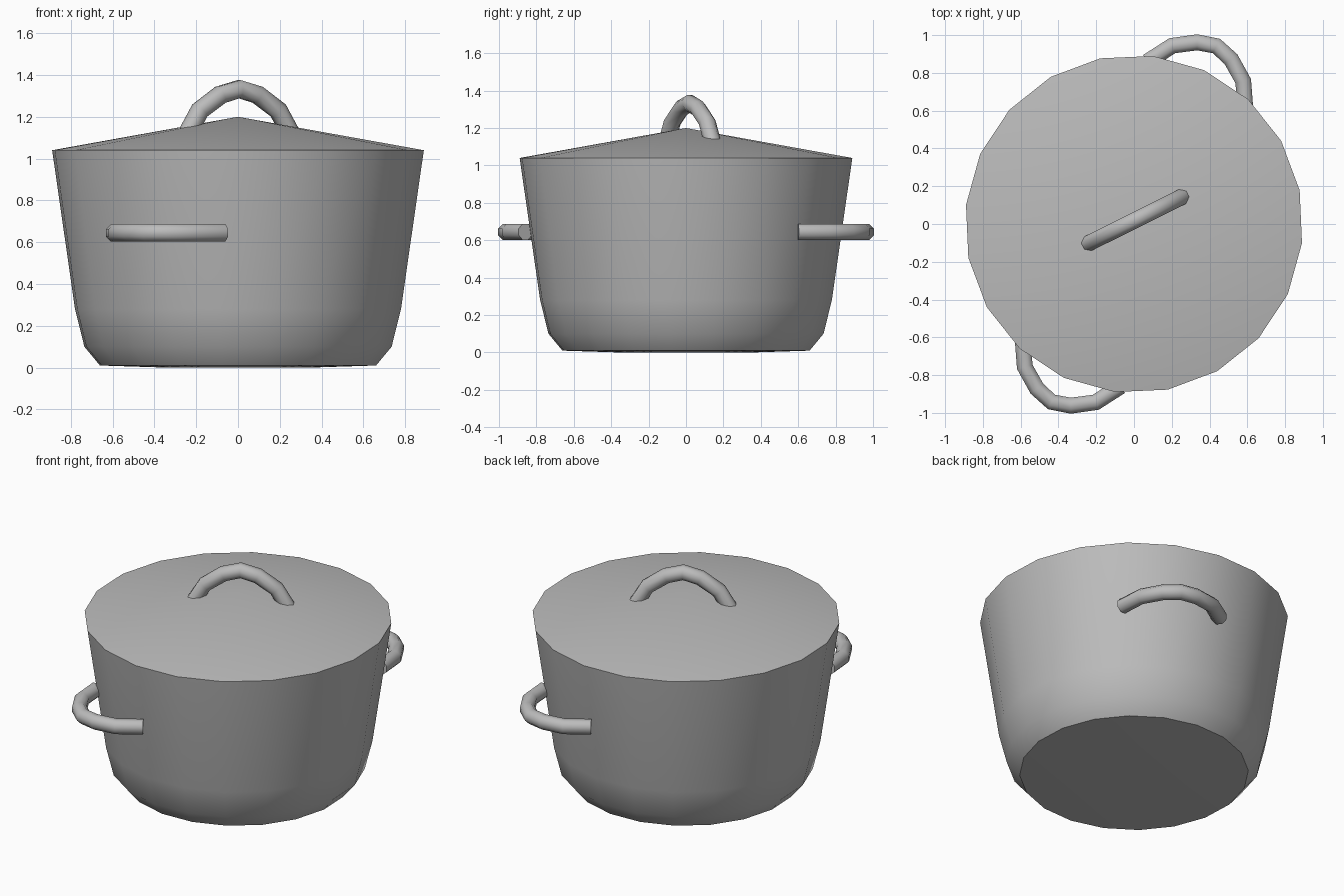
import bpy
import bmesh
from math import radians
from mathutils import Matrix, Vector

SIDES = 20
START = radians(-6.5)

if "Cube" in bpy.data.objects:
    bpy.data.objects.remove(bpy.data.objects["Cube"], do_unlink=True)

# One plain metal colour
metal = bpy.data.materials.new("grey_metal")
colour = (0.5, 0.5, 0.5, 1)
metal.use_nodes = True
metal.diffuse_color = colour
for node in metal.node_tree.nodes:
    if node.type == "BSDF_PRINCIPLED":
        node.inputs["Base Color"].default_value = colour


def finish(name, bm, angle):
    mesh = bpy.data.meshes.new(name)
    bmesh.ops.recalc_face_normals(bm, faces=bm.faces[:])
    bm.to_mesh(mesh)
    bm.free()
    mesh.materials.append(metal)
    obj = bpy.data.objects.new(name, mesh)
    bpy.context.collection.objects.link(obj)
    bpy.ops.object.select_all(action="DESELECT")
    obj.select_set(True)
    bpy.context.view_layer.objects.active = obj
    bpy.ops.object.shade_smooth_by_angle(angle=radians(angle))
    return obj


def lathe(name, profile):
    """Spin a (radius, height) profile around the z axis."""
    bm = bmesh.new()
    turn = Matrix.Rotation(START, 3, "Z")
    verts = [bm.verts.new(turn @ Vector((r, 0, z))) for r, z in profile]
    edges = [bm.edges.new(pair) for pair in zip(verts, verts[1:])]
    bmesh.ops.spin(bm, geom=verts + edges, cent=(0, 0, 0), axis=(0, 0, 1),
                   angle=radians(360), steps=SIDES)
    bmesh.ops.remove_doubles(bm, verts=bm.verts[:], dist=0.0005)
    return finish(name, bm, 35)


def handle(name, matrix, radius=0.046, sides=8):
    """Sweep a round section along an arch standing in the local xz plane."""
    half = [(0.29, 0), (0.21, 0.135), (0.1, 0.21)]
    path = [Vector((-x, 0, z)) for x, z in half] + [Vector((0, 0, 0.238))]
    path += [Vector((x, 0, z)) for x, z in reversed(half)]
    bm = bmesh.new()
    rings = []
    for i, point in enumerate(path):
        before, after = path[max(i - 1, 0)], path[min(i + 1, len(path) - 1)]
        tangent = (after - before).normalized()
        normal = tangent.cross(Vector((0, 1, 0)))
        ring = []
        for k in range(sides):
            spin = Matrix.Rotation(radians(360 * (k + 0.5) / sides), 3, tangent)
            ring.append(bm.verts.new(matrix @ (point + spin @ normal * radius)))
        rings.append(ring)
    for a, b in zip(rings, rings[1:]):
        for k in range(sides):
            n = (k + 1) % sides
            bm.faces.new((a[k], a[n], b[n], b[k]))
    bm.faces.new(rings[0])
    bm.faces.new(rings[-1])
    return finish(name, bm, 50)


# Tapered pot with a rounded foot, closed by a shallow conical lid
lathe("pot_body", [(0, 0), (0.35, 0), (0.665, 0.01), (0.74, 0.1),
                   (0.785, 0.28), (0.895, 1.04)])
lathe("lid", [(0.895, 1.04), (0, 1.2)])

# Upright handle on the lid
handle("lid_handle", Matrix.Translation((0.005, 0.02, 1.095))
       @ Matrix.Rotation(radians(26.5), 4, "Z"))

# Two flat-lying handles on opposite sides of the pot
for name, angle in (("back_handle", -26.5), ("front_handle", 153.5)):
    handle(name, Matrix.Translation((0, 0, 0.645))
           @ Matrix.Rotation(radians(angle), 4, "Z")
           @ Matrix.Translation((-0.03, 0.8, 0))
           @ Matrix.Rotation(radians(-90), 4, "X"))
